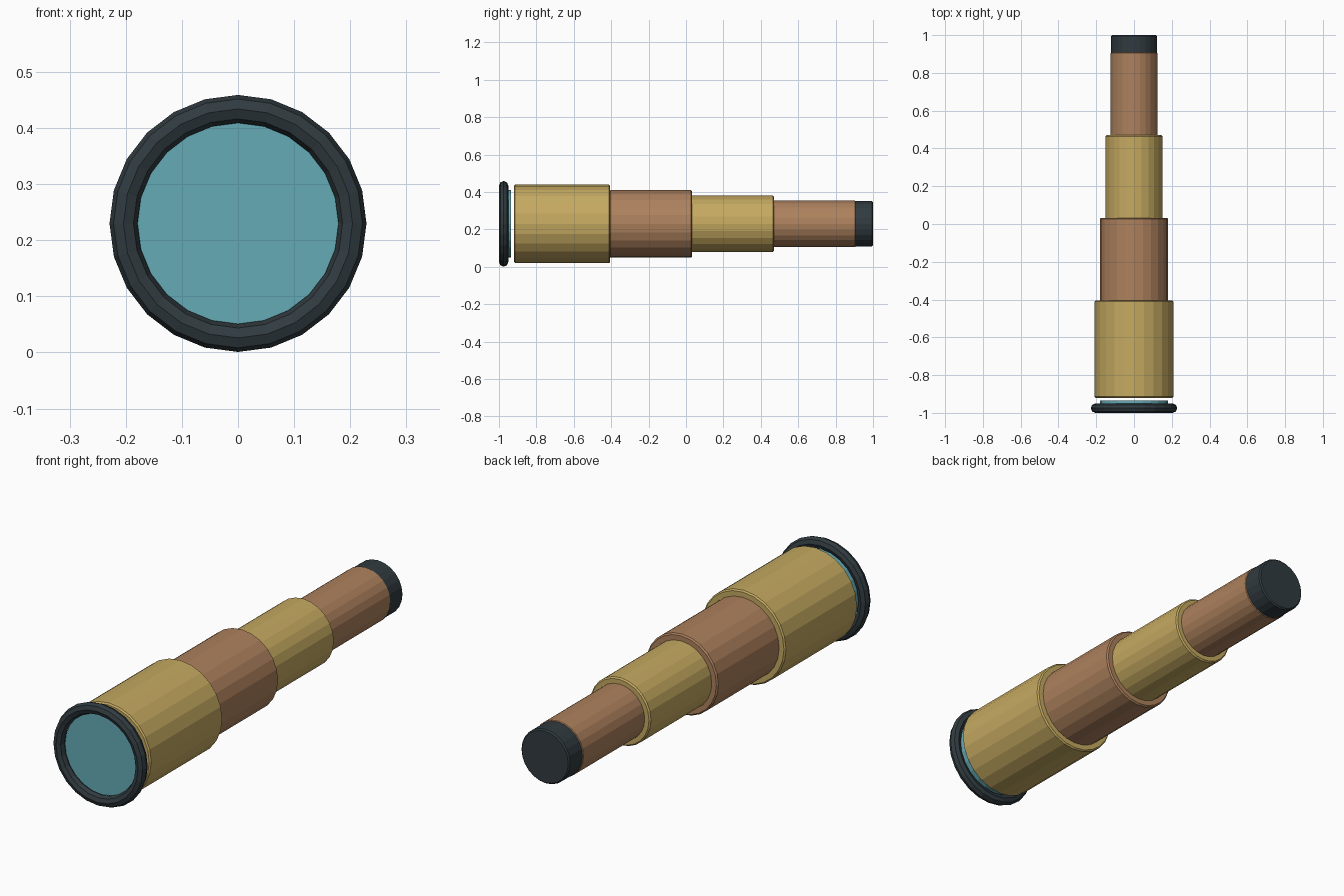
import bpy
from math import pi

if "Cube" in bpy.data.objects:
    bpy.data.objects.remove(bpy.data.objects["Cube"])

AXIS_Z = 0.23


def material(name, rgb):
    m = bpy.data.materials.new(name)
    m.diffuse_color = (*rgb, 1)
    m.use_nodes = True
    m.node_tree.nodes["Principled BSDF"].inputs["Base Color"].default_value = m.diffuse_color
    return m


brass = material("brass", (0.56, 0.40, 0.12))
copper = material("copper", (0.42, 0.22, 0.11))
black = material("black_rubber", (0.03, 0.043, 0.05))
glass = material("blue_glass", (0.13, 0.41, 0.47))


def tube(name, radius, y0, y1, mat, bevel=0.006):
    # Faceted cylinder lying along y with softened rims
    bpy.ops.mesh.primitive_cylinder_add(
        vertices=24, radius=radius, depth=y1 - y0,
        location=(0, (y0 + y1) / 2, AXIS_Z), rotation=(pi / 2, 0, 0))
    ob = bpy.context.object
    ob.name = name
    ob.data.materials.append(mat)
    if bevel:
        mod = ob.modifiers.new("rim_bevel", 'BEVEL')
        mod.width = bevel
        mod.segments = 1
        mod.limit_method = 'ANGLE'
        mod.angle_limit = pi / 4
    return ob


# Telescoping sections, widest at the front
tube("main_barrel", 0.209, -0.92, -0.405, brass)
tube("second_draw_tube", 0.18, -0.41, 0.033, copper)
tube("third_draw_tube", 0.151, 0.025, 0.47, brass)
tube("rear_draw_tube", 0.124, 0.46, 0.91, copper)

# Eyepiece cap at the back
tube("eyepiece", 0.121, 0.90, 1.0, black)

# Front lens and the ring around it
tube("front_lens", 0.18, -0.97, -0.935, glass, bevel=0)
bpy.ops.mesh.primitive_torus_add(
    major_segments=24, minor_segments=8, major_radius=0.204, minor_radius=0.025,
    location=(0, -0.975, AXIS_Z), rotation=(pi / 2, 0, 0))
ring = bpy.context.object
ring.name = "lens_ring"
ring.data.materials.append(black)
